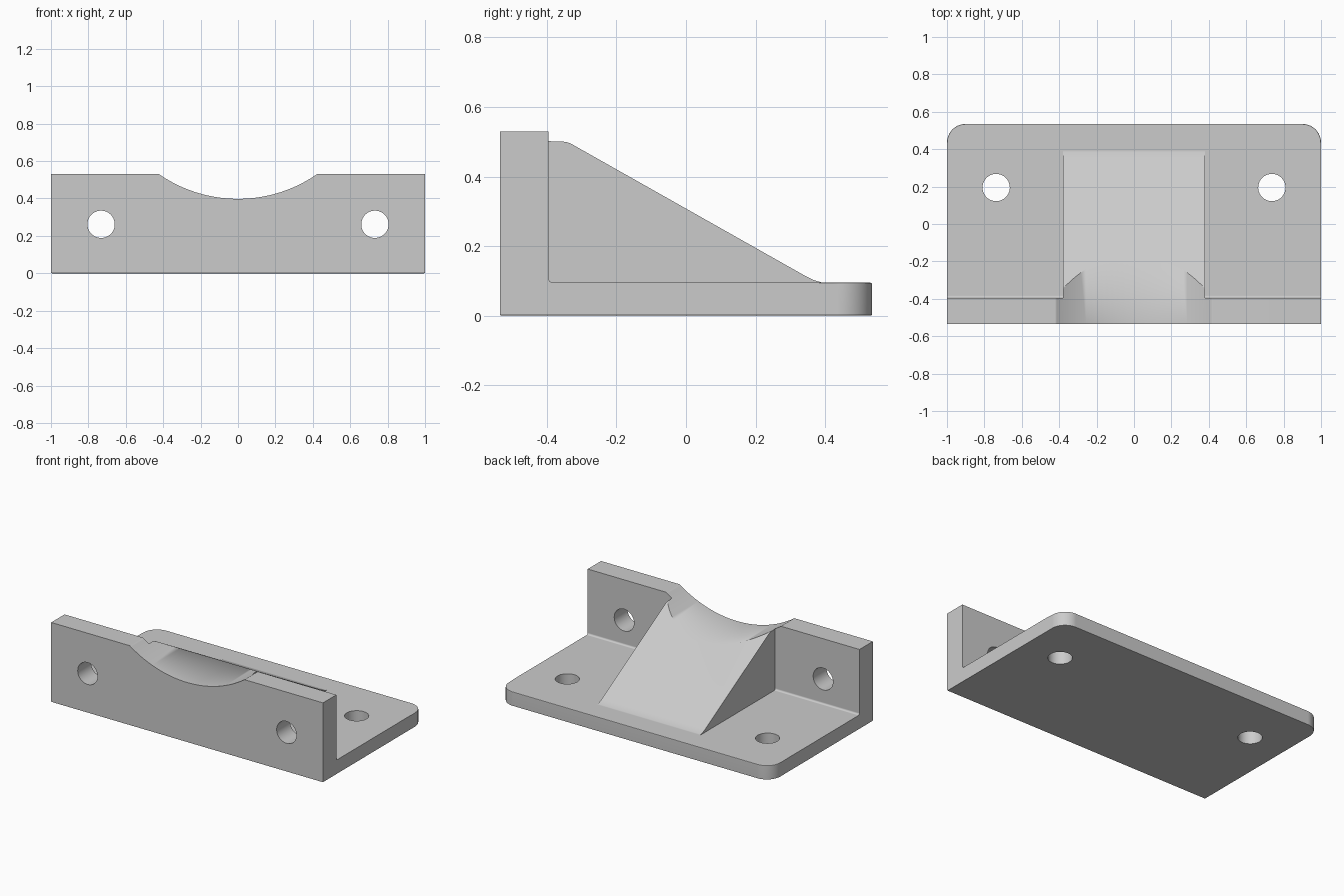
import bpy, bmesh, math
from mathutils import Matrix

cube = bpy.data.objects.get("Cube")
if cube:
    bpy.data.objects.remove(cube, do_unlink=True)

grey = bpy.data.materials.new("light grey")
grey.use_nodes = True
colour = (0.6, 0.6, 0.6, 1)
grey.diffuse_color = colour
grey.node_tree.nodes["Principled BSDF"].inputs["Base Color"].default_value = colour

WALL_BACK, BACK, PLATE, TOP = -0.395, 0.535, 0.095, 0.53


def add_object(name, bm):
    bmesh.ops.recalc_face_normals(bm, faces=bm.faces)
    mesh = bpy.data.meshes.new(name)
    bm.to_mesh(mesh)
    bm.free()
    mesh.materials.append(grey)
    obj = bpy.data.objects.new(name, mesh)
    bpy.context.collection.objects.link(obj)
    return obj


def prism(profile, half_width):
    """Extrude a (y, z) profile across x."""
    bm = bmesh.new()
    face = bm.faces.new([bm.verts.new((-half_width, y, z)) for y, z in profile])
    new = bmesh.ops.extrude_face_region(bm, geom=[face])["geom"]
    moved = [v for v in new if isinstance(v, bmesh.types.BMVert)]
    bmesh.ops.translate(bm, verts=moved, vec=(2 * half_width, 0, 0))
    bmesh.ops.recalc_face_normals(bm, faces=bm.faces)
    return bm


def bevel(bm, rule, width, segments):
    edges = [e for e in bm.edges if rule(e.verts[0].co, e.verts[1].co)]
    bmesh.ops.bevel(bm, geom=edges, offset=width, segments=segments,
                    profile=0.5, affect='EDGES')


def cylinder(name, radius, length, place, along_y, sides):
    bm = bmesh.new()
    turn = Matrix.Rotation(math.pi / 2 if along_y else 0, 4, 'X')
    bmesh.ops.create_cone(bm, cap_ends=True, segments=sides, radius1=radius,
                          radius2=radius, depth=length,
                          matrix=Matrix.Translation(place) @ turn)
    return add_object(name, bm)


def combine(obj, other, operation):
    """Apply a boolean and remove the helper."""
    mod = obj.modifiers.new("combine", 'BOOLEAN')
    mod.object, mod.operation, mod.solver = other, operation, 'EXACT'
    bpy.context.view_layer.update()
    graph = bpy.context.evaluated_depsgraph_get()
    mesh = bpy.data.meshes.new_from_object(obj.evaluated_get(graph))
    obj.modifiers.clear()
    obj.data = mesh
    bpy.data.objects.remove(other, do_unlink=True)


# Base plate and front wall, with rounded rear corners and softened edges
bm = prism([(-BACK, 0), (BACK, 0), (BACK, PLATE), (WALL_BACK, PLATE),
            (WALL_BACK, TOP), (-BACK, TOP)], 1)
bevel(bm, lambda a, b: min(a.y, b.y) > 0.5 and abs(a.z - b.z) > 0.05, 0.1, 10)
bevel(bm, lambda a, b: abs(a.y - WALL_BACK) + abs(b.y - WALL_BACK) < 0.001
      and max(a.z, b.z) < PLATE + 0.001, 0.012, 4)
bevel(bm, lambda a, b: max(a.z, b.z) < 0.001
      or (min(a.y, b.y) > 0.43 and abs(a.z - b.z) < 0.001), 0.005, 2)
bracket = add_object("bracket", bm)

# Sloping central support
support = add_object("support", prism(
    [(-0.45, 0.05), (0.36, 0.05), (0.41, 0.09), (0.385, 0.097), (0.365, 0.103),
     (0.345, 0.113), (-0.33, 0.494), (-0.34, 0.498), (-0.352, 0.5),
     (-0.385, 0.5), (-0.393, 0.504), (-0.397, 0.51), (-0.45, 0.51)], 0.38))
combine(bracket, support, 'UNION')

# Cradle hollow along the top
combine(bracket, cylinder("cradle_cutter", 0.743, 3, (0, 0, 1.141), True, 160),
        'DIFFERENCE')

# Screw holes through the wall and the plate
for side in (-1, 1):
    for place, along_y in (((side * 0.732, -0.47, 0.262), True),
                           ((side * 0.737, 0.195, 0.05), False)):
        combine(bracket, cylinder("hole_cutter", 0.073, 0.4, place, along_y, 40),
                'DIFFERENCE')

# Smooth curves with crisp edges and flat broad faces
bpy.ops.object.select_all(action='DESELECT')
bracket.select_set(True)
bpy.context.view_layer.objects.active = bracket
bpy.ops.object.shade_smooth_by_angle(angle=math.radians(35))
weighted = bracket.modifiers.new("even shading", 'WEIGHTED_NORMAL')
weighted.keep_sharp = True
